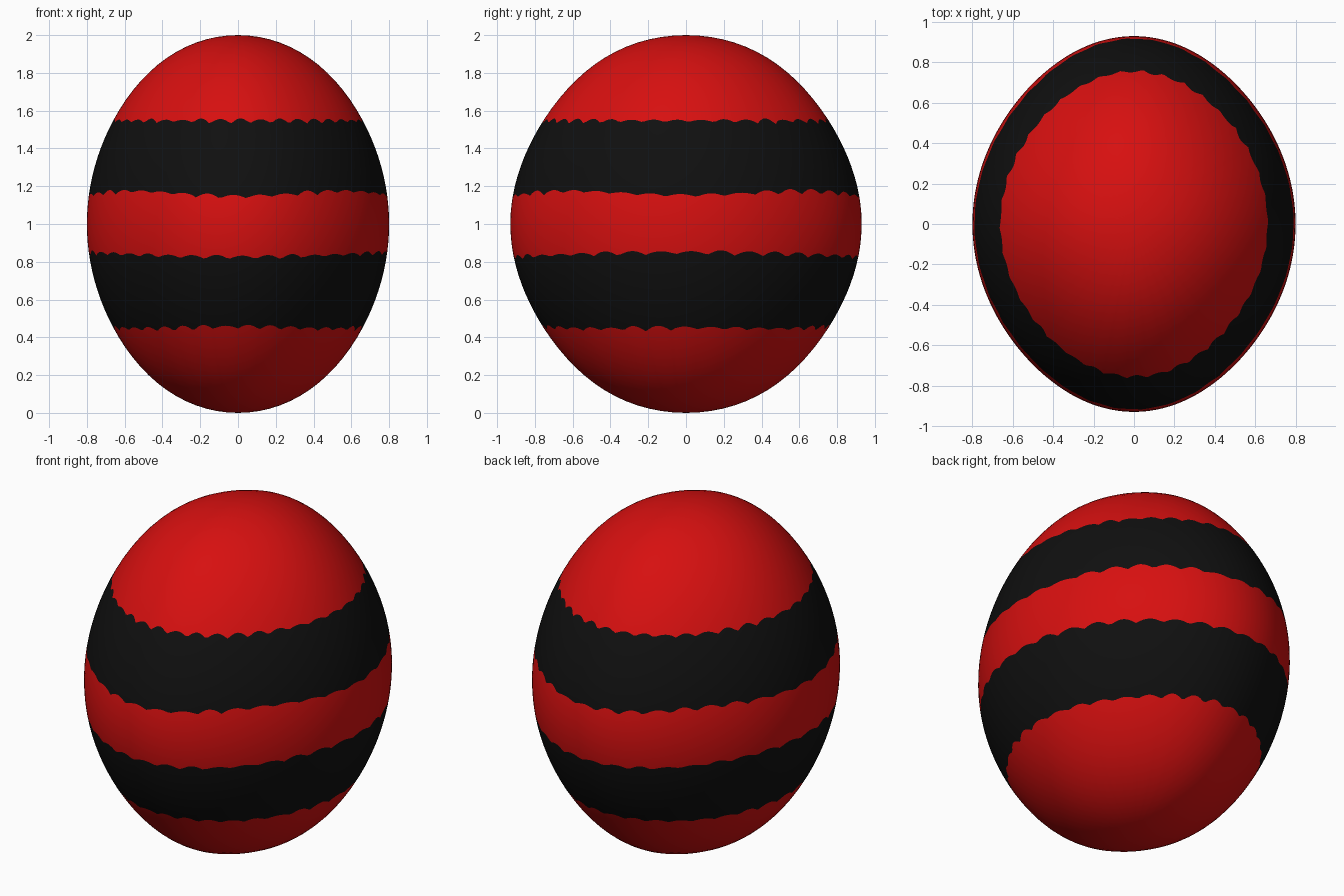
import bpy, bmesh, math, random

cube = bpy.data.objects.get("Cube")
if cube:
    bpy.data.objects.remove(cube, do_unlink=True)

random.seed(4)
SEGMENTS = 240
HALF_X, HALF_Y = 0.80, 0.93


def make_material(name, rgb):
    mat = bpy.data.materials.new(name)
    mat.use_nodes = True
    mat.diffuse_color = (*rgb, 1)
    bsdf = mat.node_tree.nodes["Principled BSDF"]
    bsdf.inputs["Base Color"].default_value = (*rgb, 1)
    return mat


def egg_point(lat, az):
    """Point on the egg: an ellipsoid drawn in slightly between its axes."""
    pinch = 0.015 + 0.02 * math.sin(az) ** 2
    r = math.cos(lat) * (1 - pinch * math.sin(2 * lat) ** 2)
    r *= 1 - 0.025 * math.sin(2 * az) ** 2
    return (HALF_X * r * math.cos(az), HALF_Y * r * math.sin(az), 1 + math.sin(lat))


def ragged_edge(height, side_rise, wave, teeth):
    """Latitude of a torn stripe edge at every segment."""
    jitter = [random.uniform(0.4, 1.2) for _ in range(teeth)]
    phase = random.random()
    lats = []
    for i in range(SEGMENTS):
        az = math.tau * i / SEGMENTS
        u = (i / SEGMENTS * teeth + phase) % teeth
        tooth = 0.026 * jitter[int(u)] * (math.sin(math.pi * (u % 1)) - 0.6)
        z = height + side_rise * math.cos(2 * az) + wave * math.cos(4 * az) + tooth
        lats.append(math.asin(z - 1))
    return lats


# Stripe edges from bottom to top, bounded by the two poles
edges = [
    [-math.pi / 2] * SEGMENTS,
    ragged_edge(0.45, -0.003, 0.004, 34),
    ragged_edge(0.838, 0.012, 0.0, 36),
    ragged_edge(1.162, 0.003, -0.012, 36),
    ragged_edge(1.547, 0.0, 0.0, 38),
    [math.pi / 2] * SEGMENTS,
]
ROWS = [14, 8, 7, 8, 14]

# Rings of the shell, each zone between edges getting its own colour
bm = bmesh.new()
bottom = bm.verts.new((0, 0, 0))
top = bm.verts.new((0, 0, 2))
rings, zones = [], []
for zone, rows in enumerate(ROWS):
    low, high = edges[zone], edges[zone + 1]
    for k in range(1 if zone == 0 else 0, rows):
        f = k / rows
        rings.append([bm.verts.new(egg_point(low[i] * (1 - f) + high[i] * f,
                                             math.tau * i / SEGMENTS))
                      for i in range(SEGMENTS)])
        zones.append(zone)

for i in range(SEGMENTS):
    j = (i + 1) % SEGMENTS
    bm.faces.new((bottom, rings[0][j], rings[0][i]))
    bm.faces.new((top, rings[-1][i], rings[-1][j]))
    for a, b, zone in zip(rings, rings[1:], zones):
        bm.faces.new((a[i], a[j], b[j], b[i])).material_index = zone % 2
for face in bm.faces:
    face.smooth = True
bmesh.ops.recalc_face_normals(bm, faces=bm.faces)

mesh = bpy.data.meshes.new("striped_egg")
bm.to_mesh(mesh)
bm.free()
mesh.materials.append(make_material("bright red", (0.68, 0.005, 0.005)))
mesh.materials.append(make_material("black", (0.005, 0.005, 0.005)))
egg = bpy.data.objects.new("striped_egg", mesh)
bpy.context.collection.objects.link(egg)
